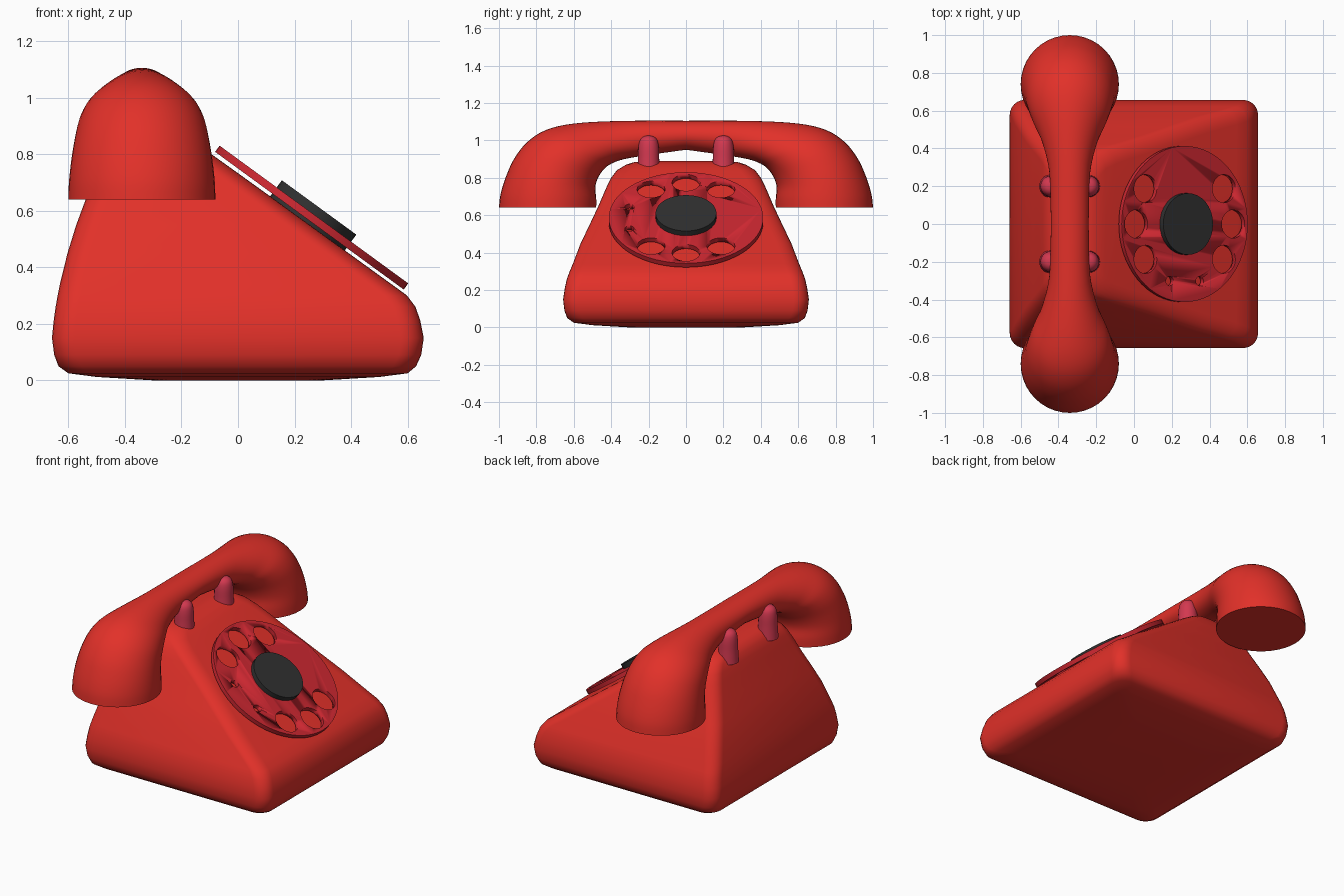
import bpy, bmesh
from math import sin, cos, pi, radians, atan
from mathutils import Matrix, Vector

if "Cube" in bpy.data.objects:
    bpy.data.objects.remove(bpy.data.objects["Cube"])


def material(name, color):
    m = bpy.data.materials.new(name)
    m.diffuse_color = (*color, 1)
    m.use_nodes = True
    m.node_tree.nodes["Principled BSDF"].inputs["Base Color"].default_value = m.diffuse_color
    return m


RED = material("red_shell", (0.76, 0.03, 0.022))
DARK_RED = material("dial_red", (0.6, 0.02, 0.03))
PINK = material("cradle_pink", (0.65, 0.04, 0.08))
BLACK = material("hub_black", (0.03, 0.03, 0.03))


def make_object(name, bm, mat, angle=40):
    bmesh.ops.recalc_face_normals(bm, faces=bm.faces)
    mesh = bpy.data.meshes.new(name)
    bm.to_mesh(mesh)
    bm.free()
    mesh.materials.append(mat)
    ob = bpy.data.objects.new(name, mesh)
    bpy.context.collection.objects.link(ob)
    bpy.ops.object.select_all(action='DESELECT')
    ob.select_set(True)
    bpy.context.view_layer.objects.active = ob
    bpy.ops.object.shade_smooth_by_angle(angle=radians(angle))
    return ob


def loft(rings):
    """Skin closed rings of equal length and cap both ends."""
    bm = bmesh.new()
    rows = [[bm.verts.new(p) for p in ring] for ring in rings]
    n = len(rows[0])
    for a, b in zip(rows, rows[1:]):
        for i in range(n):
            j = (i + 1) % n
            bm.faces.new((a[i], a[j], b[j], b[i]))
    bm.faces.new(rows[0])
    bm.faces.new(rows[-1])
    return bm


def smooth_rows(rows, steps=4):
    """Catmull-Rom interpolation between rows of numbers."""
    vs = [Vector(r) for r in rows]
    out = []
    for i in range(len(vs) - 1):
        p0, p1, p2, p3 = vs[max(i - 1, 0)], vs[i], vs[i + 1], vs[min(i + 2, len(vs) - 1)]
        for k in range(steps):
            t = k / steps
            out.append(0.5 * (2 * p1 + (p2 - p0) * t + (2 * p0 - 5 * p1 + 4 * p2 - p3) * t * t
                              + (3 * p1 - p0 - 3 * p2 + p3) * t ** 3))
    return out + [vs[-1]]


# Body: rounded-rectangle slices (z, back x, front x, half depth)
slices = [(0, -.3, .3, .3), (.012, -.5, .5, .5), (.025, -.6, .6, .6), (.05, -.635, .63, .635),
          (.09, -.65, .648, .65), (.15, -.658, .657, .657), (.21, -.652, .645, .648),
          (.26, -.645, .628, .637), (.3, -.638, .598, .622), (.34, -.63, .543, .605),
          (.45, -.603, .391, .563), (.55, -.572, .253, .515), (.65, -.535, .115, .468),
          (.75, -.50, -.024, .425), (.80, -.482, -.094, .40), (.84, -.465, -.15, .37),
          (.87, -.44, -.195, .32), (.883, -.41, -.23, .28), (.89, -.37, -.29, .22)]
rings = []
for z, x0, x1, d in slices:
    r = min(.08, .45 * (x1 - x0))
    ring = []
    for c, (cx, cy) in enumerate([(x1 - r, d - r), (x0 + r, d - r), (x0 + r, r - d), (x1 - r, r - d)]):
        for k in range(7):
            a = pi / 2 * (c + k / 6)
            ring.append((cx + r * cos(a), cy + r * sin(a), z))
    rings.append(ring)
make_object("phone_body", loft(rings), RED, 50)

# Handset: elliptical sections (inner y, inner z, outer y, outer z, half width)
HX = -.34
half = [(.48, .64, 1.0, .64, .26), (.48, .69, .992, .71, .258), (.485, .75, .965, .80, .25),
        (.47, .80, .92, .90, .238), (.44, .845, .85, .99, .222), (.40, .875, .75, 1.055, .195),
        (.33, .90, .60, 1.09, .15), (.2, .922, .35, 1.104, .108), (0, .95, 0, 1.105, .10)]
side = []
for row in smooth_rows([r[:4] for r in half]):
    side.append(list(row))
widths = smooth_rows([(r[4], 0) for r in half])
rings = []
for (yi, zi, yo, zo), w in zip(side, widths):
    ring = []
    for k in range(40):
        a = 2 * pi * k / 40
        t = .5 + .5 * cos(a)
        ring.append((HX + w[0] * sin(a), yi + (yo - yi) * t, zi + (zo - zi) * t))
    rings.append(ring)
mirrored = [[(x, -y, z) for x, y, z in ring] for ring in reversed(rings[:-1])]
make_object("handset", loft(rings + mirrored), RED)

# Cradle prongs: four rounded pegs either side of the handle
peg = smooth_rows([(.062, .82), (.057, .90), (.055, .96), (.047, 1.0), (.028, 1.02), (.004, 1.026)], 3)
for sx in (-1, 1):
    for sy in (-1, 1):
        rings = [[(HX + sx * .1 + r * cos(2 * pi * k / 24), sy * .2 + r * sin(2 * pi * k / 24), z)
                  for k in range(24)] for r, z in peg]
        make_object("cradle_prong", loft(rings), PINK)

# Dial parts share a frame lying on the sloped front, origin on the plate's top face
tilt = Matrix.Translation((.2685, 0, .5865)) @ Matrix.Rotation(atan(.73), 4, 'Y')


def add_disc(bm, x, y, low, high, radius, sides):
    bmesh.ops.create_cone(bm, cap_ends=True, segments=sides, radius1=radius, radius2=radius,
                          depth=high - low, matrix=tilt @ Matrix.Translation((x, y, (low + high) / 2)))


# Finger plate with its ring of finger holes cut through
bm = bmesh.new()
add_disc(bm, 0, 0, -.027, 0, .413, 64)
plate = make_object("dial_plate", bm, DARK_RED, 30)
bm = bmesh.new()
for deg in (144, 180, 216, 252, 288, 324, 0, 36):
    a = radians(deg)
    small = deg in (252, 288)
    add_disc(bm, .318 * cos(a), .318 * sin(a), -.1, .1, .025 if small else .075, 24)
cutter = make_object("hole_cutter", bm, DARK_RED)
cutter.hide_render = True
mod = plate.modifiers.new("finger_holes", 'BOOLEAN')
mod.operation = 'DIFFERENCE'
mod.solver = 'EXACT'
mod.object = cutter
bpy.context.view_layer.objects.active = plate
bpy.ops.object.modifier_apply(modifier=mod.name)
bpy.data.objects.remove(cutter)

# Hub in the middle of the dial
bm = bmesh.new()
add_disc(bm, 0, 0, -.04, .031, .163, 32)
make_object("dial_hub", bm, BLACK, 30)
